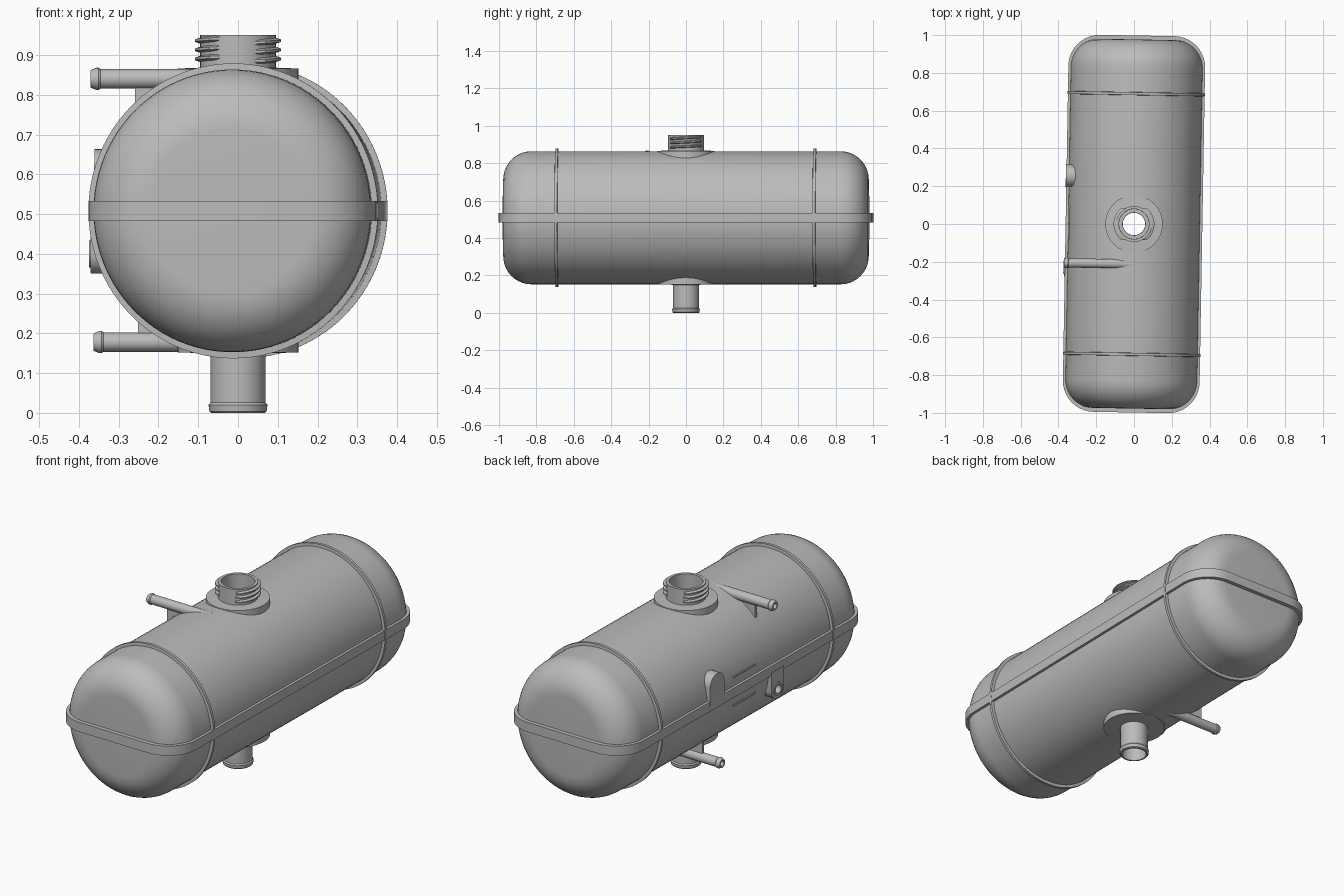
import bpy, bmesh, math
from mathutils import Matrix, Vector

if "Cube" in bpy.data.objects:
    bpy.data.objects.remove(bpy.data.objects["Cube"])

grey = bpy.data.materials.new("moulded grey")
grey.use_nodes = True
COLOUR = (0.5, 0.5, 0.5, 1)
grey.diffuse_color = COLOUR
grey.node_tree.nodes["Principled BSDF"].inputs["Base Color"].default_value = COLOUR

MID = 0.508       # height of the tank axis
RX, RZ = 0.349, 0.3555
parts = []


def finish(bm, name):
    bmesh.ops.recalc_face_normals(bm, faces=bm.faces)
    mesh = bpy.data.meshes.new(name)
    bm.to_mesh(mesh)
    bm.free()
    mesh.materials.append(grey)
    ob = bpy.data.objects.new(name, mesh)
    bpy.context.collection.objects.link(ob)
    parts.append(ob)
    return ob


def loft(name, loops, ring=False):
    """Skin a row of point loops; ring joins last to first, else both ends are capped."""
    bm = bmesh.new()
    rows = [[bm.verts.new(p) for p in loop] for loop in loops]
    pairs = list(zip(rows, rows[1:])) + ([(rows[-1], rows[0])] if ring else [])
    n = len(rows[0])
    for a, b in pairs:
        for i in range(n):
            j = (i + 1) % n
            bm.faces.new((a[i], a[j], b[j], b[i]))
    if not ring:
        bm.faces.new(rows[0])
        bm.faces.new(rows[-1])
    return finish(bm, name)


def lathe(name, profile, axis="z", centre=(0, 0, 0), n=48, ring=False, sx=1):
    """Spin (radius, distance) pairs round an axis."""
    def place(r, d, t):
        u, v = r * math.cos(t) * sx, r * math.sin(t)
        p = {"x": (d, u, v), "y": (u, d, v), "z": (u, v, d)}[axis]
        return Vector(p) + Vector(centre)
    turns = [2 * math.pi * i / n for i in range(n)]
    return loft(name, [[place(r, d, t) for t in turns] for r, d in profile], ring)


def box(name, size, centre):
    bm = bmesh.new()
    bmesh.ops.create_cube(bm, size=1, matrix=Matrix.Translation(centre) @ Matrix.Diagonal((*size, 1)))
    return finish(bm, name)


def apply(ob, mod):
    bpy.context.view_layer.objects.active = ob
    bpy.ops.object.modifier_apply(modifier=mod.name)


def cut(ob, cutter):
    mod = ob.modifiers.new("cut", "BOOLEAN")
    mod.operation, mod.solver, mod.object = "DIFFERENCE", "EXACT", cutter
    apply(ob, mod)
    parts.remove(cutter)
    bpy.data.objects.remove(cutter)


# Tank: straight barrel with rounded ends, hollow, open at neck and outlet
BEND = 0.15
quarter = [math.radians(a) for a in range(0, 91, 9)]
dome = [(RZ - BEND + BEND * math.sin(a), -0.977 + BEND - BEND * math.cos(a)) for a in quarter]
tank = lathe("tank", dome + [(r, -d) for r, d in reversed(dome)], "y", (0, 0, MID), 96, sx=RX / RZ)
wall = tank.modifiers.new("wall", "SOLIDIFY")
wall.thickness, wall.offset = 0.014, -1
apply(tank, wall)
cut(tank, lathe("neck_bore", [(0.079, 0.7), (0.079, 1)]))
cut(tank, lathe("outlet_bore", [(0.059, -0.1), (0.059, 0.3)]))

# Seam flange all round the parting plane
def rounded(hx, hy, r, z):
    pts = []
    for k, (cx, cy) in enumerate([(1, 1), (-1, 1), (-1, -1), (1, -1)]):
        for i in range(11):
            t = math.pi / 2 * (k + i / 10)
            pts.append((cx * (hx - r) + r * math.cos(t), cy * (hy - r) + r * math.sin(t), z))
    return pts


outer, inner = (0.362, 0.998, 0.165), (0.325, 0.95, 0.13)
loft("seam_flange", [rounded(*s, MID + h) for s, h in
                     ((outer, -0.025), (outer, 0.025), (inner, 0.025), (inner, -0.025))], True)

# Raised hoops near each end
for side, y in (("front", -0.69), ("back", 0.69)):
    hoop = [(0.345, y - 0.009), (0.371, y - 0.007), (0.371, y + 0.007), (0.345, y + 0.009)]
    lathe(side + "_hoop", hoop, "y", (0, 0, MID), 96, True, sx=RX / RZ)

# Filler neck on its round pad
lathe("filler_neck", [(0.08, 0.8), (0.152, 0.8), (0.152, 0.866), (0.095, 0.868),
                      (0.095, 0.95), (0.08, 0.95)], ring=True)

# Interrupted screw thread, as arcs on both sides of the neck
for side, start in (("left", -62), ("right", 118)):
    for turn in range(3):
        loops = []
        for i in range(21):
            a = math.radians(start + 124 * i / 20)
            z = 0.885 + 0.023 * turn + 0.01 * i / 20
            grow = 0.013 * min(1, i / 2, (20 - i) / 2) + 0.001
            loops.append([(r * math.cos(a), r * math.sin(a), z + h) for r, h in
                          ((0.09, -0.009), (0.094 + grow, -0.003), (0.094 + grow, 0.003), (0.09, 0.009))])
        loft(f"{side}_thread_{turn + 1}", loops)

# Outlet spigot with a bead at its mouth
lathe("outlet_spigot", [(0.06, 0.215), (0.152, 0.215), (0.152, 0.152), (0.069, 0.15), (0.069, 0.026),
                        (0.074, 0.02), (0.072, 0.004), (0.068, 0), (0.06, 0)], ring=True)

# Small hose pipes with barbed tips and a web to the tank
for side, y, z, web_z in (("upper", -0.212, 0.84, 0.77), ("lower", 0.212, 0.178, 0.247)):
    lathe(side + "_pipe", [(0.014, -0.25), (0.014, -0.367), (0.022, -0.367), (0.028, -0.352),
                           (0.028, -0.347), (0.0245, -0.342), (0.0245, 0)], "x", (0, y, z), 24)
    box(side + "_pipe_web", (0.14, 0.014, 0.12), (-0.185, y, web_z))

# Mounting lugs above and below the flange
def lug(name, y, z, r, face, root, up):
    arc = [math.pi * i / 16 for i in range(17)]
    edge = [(y + r * math.cos(t), z + up * r * math.sin(t)) for t in arc]
    edge += [(y - r, root), (y + r, root)]
    return loft(name, [[(x, *p) for p in edge] for x in (face, -0.25)])


lug("upper_lug", 0.25, 0.605, 0.058, -0.365, 0.51, 1)
lower_lug = lug("lower_lug", -0.235, 0.4, 0.05, -0.366, 0.5, -1)
cut(lower_lug, lathe("bolt_hole", [(0.022, -0.5), (0.022, -0.34)], "x", (0, -0.235, 0.4), 24))
lathe("bolt_collar", [(0.022, -0.35), (0.022, -0.37), (0.034, -0.37), (0.034, -0.35)],
      "x", (0, -0.235, 0.4), 24, True)

# Level marks
for name, z in (("upper_level_mark", 0.577), ("lower_level_mark", 0.43)):
    box(name, (0.016, 0.18, 0.007), (-0.34, 0.005, z))

# Slight turn of the whole tank, then shade
for ob in parts:
    ob.data.transform(Matrix.Rotation(math.radians(-1), 4, "Z"))
    bpy.ops.object.select_all(action="DESELECT")
    ob.select_set(True)
    bpy.context.view_layer.objects.active = ob
    bpy.ops.object.shade_smooth_by_angle(angle=math.radians(30))
